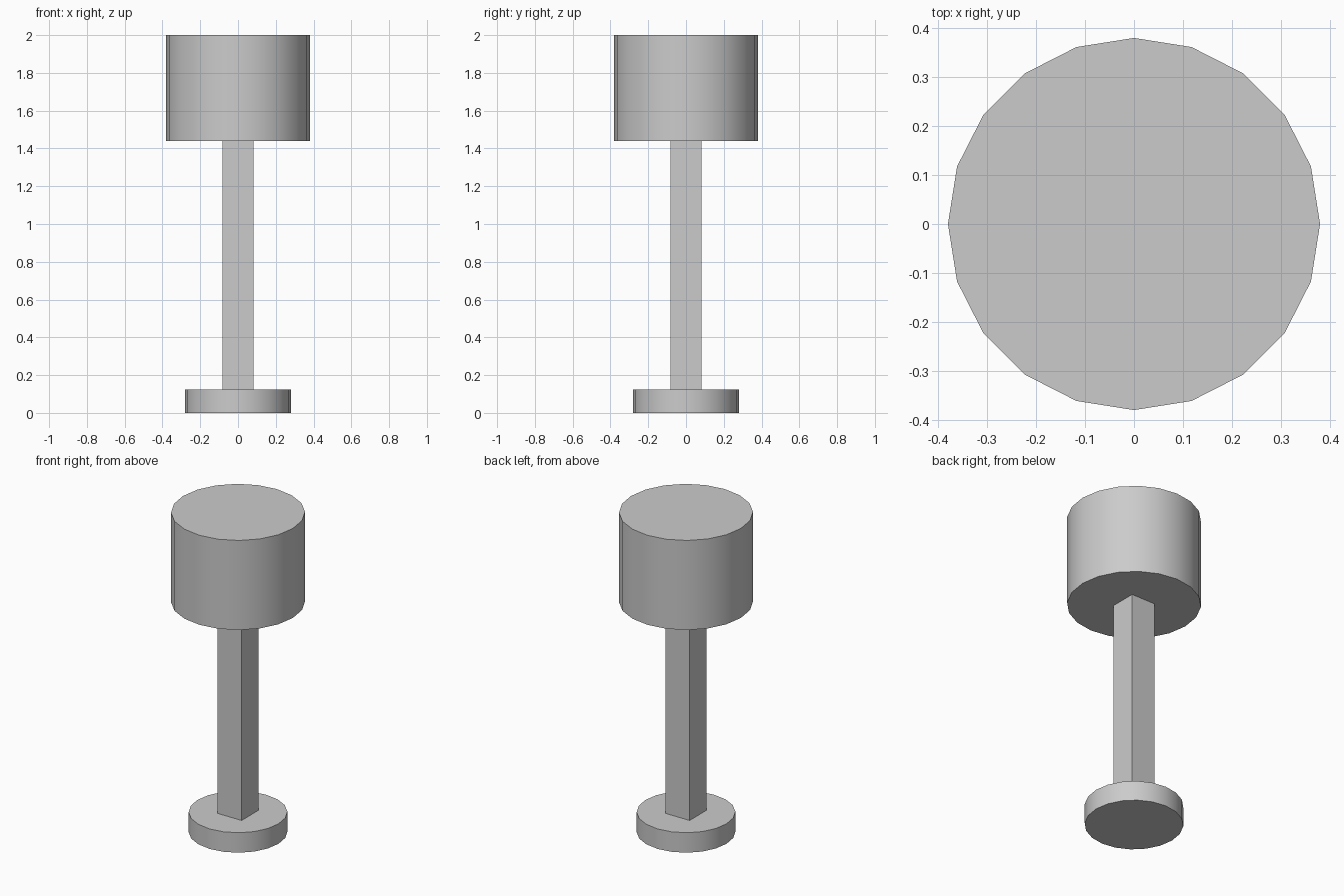
import bpy
import math

if "Cube" in bpy.data.objects:
    bpy.data.objects.remove(bpy.data.objects["Cube"])


def drum(name, radius, z0, z1):
    bpy.ops.mesh.primitive_cylinder_add(vertices=20, radius=radius, depth=z1 - z0,
                                        location=(0, 0, (z0 + z1) / 2))
    bpy.context.object.name = name
    bpy.ops.object.shade_smooth_by_angle(angle=math.radians(30))


BASE_TOP, SHADE_BOTTOM, POLE_WIDTH = 0.125, 1.44, 0.166

# Round foot and lamp shade
drum("base", 0.28, 0, BASE_TOP)
drum("shade", 0.38, SHADE_BOTTOM, 2.0)

# Square pole between them
bpy.ops.mesh.primitive_cube_add(size=1, location=(0, 0, (BASE_TOP + SHADE_BOTTOM) / 2))
pole = bpy.context.object
pole.name = "pole"
pole.scale = (POLE_WIDTH, POLE_WIDTH, SHADE_BOTTOM - BASE_TOP)
bpy.ops.object.transform_apply(location=False, rotation=False, scale=True)
